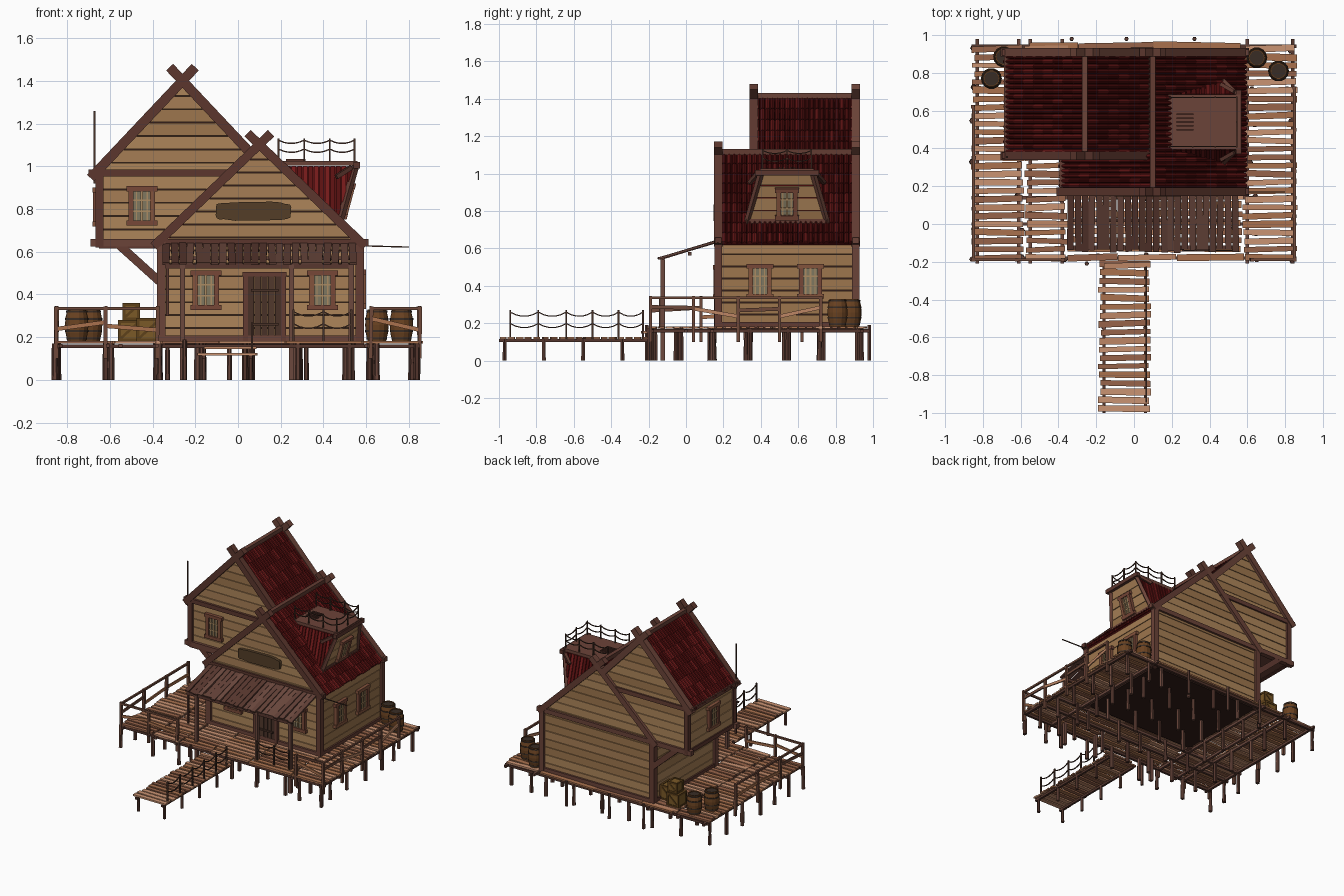
import bpy, bmesh, math, random
from mathutils import Vector as V

if "Cube" in bpy.data.objects:
    bpy.data.objects.remove(bpy.data.objects["Cube"])

random.seed(7)
R = random.uniform
MATS = {}


def mat(hx):
    if hx not in MATS:
        m = bpy.data.materials.new("colour_" + hx)
        c = [(int(hx[i:i + 2], 16) / 255) ** 2.2 for i in (0, 2, 4)]
        m.diffuse_color = (*c, 1)
        m.use_nodes = True
        m.node_tree.nodes["Principled BSDF"].inputs["Base Color"].default_value = m.diffuse_color
        MATS[hx] = m
    return MATS[hx]


class Part:
    """Collects simple solids into one named object."""
    def __init__(s, name, *cols):
        s.name, s.cols, s.bm = name, cols, bmesh.new()

    def solid(s, pts, faces, m=None):
        m = random.randrange(len(s.cols)) if m is None else m
        vs = [s.bm.verts.new(p) for p in pts]
        for f in faces:
            s.bm.faces.new([vs[i] for i in f]).material_index = m

    def prism(s, pts, vec, m=None):
        n, pts = len(pts), [V(p) for p in pts]
        sides = [(i, (i + 1) % n, n + (i + 1) % n, n + i) for i in range(n)]
        s.solid(pts + [p + V(vec) for p in pts], [range(n), range(n, 2 * n)] + sides, m)

    def beam(s, p, q, w=.035, h=None, up=(0, 0, 1), m=None):
        p, q, h = V(p), V(q), h or w
        d = q - p
        up = V(up) if d.cross(V(up)).length > 1e-3 * d.length else V((0, 1, 0))
        a = d.cross(up).normalized() * w / 2
        b = a.cross(d).normalized() * h / 2
        s.prism([p - a - b, p + a - b, p + a + b, p - a + b], d, m)

    def lathe(s, x, y, prof, n, m=None):
        pts = [(x + r * math.cos(i * math.tau / n), y + r * math.sin(i * math.tau / n), z)
               for r, z in prof for i in range(n)]
        k = len(prof) - 1
        f = [(j * n + i, j * n + (i + 1) % n, j * n + n + (i + 1) % n, j * n + n + i)
             for j in range(k) for i in range(n)]
        s.solid(pts, f + [range(n), range(k * n, k * n + n)], m)

    def rope(s, p, q, sag=.02, w=.006):
        p, q = V(p), V(q)
        pts = [p.lerp(q, t / 5) - V((0, 0, sag * 4 * t / 5 * (1 - t / 5))) for t in range(6)]
        for a, b in zip(pts, pts[1:]):
            s.beam(a, b, w)

    def done(s):
        bmesh.ops.recalc_face_normals(s.bm, faces=s.bm.faces)
        me = bpy.data.meshes.new(s.name)
        s.bm.to_mesh(me)
        for c in s.cols:
            me.materials.append(mat(c))
        bpy.context.collection.objects.link(bpy.data.objects.new(s.name, me))


WALL, TRIM, DARK = ("A57D55", "9C754E", "AC845A"), "643F36", "35231E"
DECK = ("BC8565", "A8714F", "C99272", "96644B")

# dark cores behind the siding, and the floor
P = Part("house_core", DARK)
P.prism([(-.355, .18, .165), (.565, .18, .165), (.565, .18, .63), (.1, .18, 1.08), (-.355, .18, .63)], (0, .72, 0))
P.prism([(-.645, .375, .64), (.04, .375, .64), (.04, .375, 1.06), (-.26, .375, 1.37), (-.645, .375, .96)], (0, .525, 0))
P.done()


# horizontal board siding clipped by left/right outlines
def siding(P, at, lo, hi, z0, z1, out):
    n = round((z1 - z0) / .062)
    for i in range(n):
        a, b = z0 + (z1 - z0) * i / n + .004, z0 + (z1 - z0) * (i + 1) / n
        if hi(a) - lo(a) > .01:
            b1 = max(hi(b), lo(b) + .002)
            P.prism([at(lo(a), a), at(hi(a), a), at(b1, b), at(lo(b), b)], V(out) * R(.8, 1.2))


low = lambda z: .465 if z < .63 else max(0, (1.1 - z) / .98)
P = Part("board_siding", *WALL)
for y, o in ((.18, -.01), (.9, .01)):
    siding(P, lambda u, z: V((u, y, z)), lambda z: .103 - low(z), lambda z: .103 + low(z), .18, 1.09, (0, o, 0))
    yu = .375 if o < 0 else y
    siding(P, lambda u, z: V((u, yu, z)), lambda z: max(-.65, -.26 - (1.4 - z) / 1.06),
           lambda z: min(-.26 + (1.4 - z) / 1.06, .1 - (1.1 - z) / .98), .64, 1.39, (0, o, 0))
for x, o, y0, z0, z1 in ((.565, .01, .18, .18, .63), (-.355, -.01, .18, .18, .63), (-.645, -.01, .37, .64, .97)):
    siding(P, lambda u, z: V((x, u, z)), lambda z: y0, lambda z: .9, z0, z1, (o, 0, 0))
# dormer face boards
fx = lambda z: .47 + (z - .735) * .27
inset = lambda z: (1 - z) * .27
siding(P, lambda u, z: V((fx(z), u, z)), lambda z: .4 - inset(z), lambda z: .68 + inset(z), .735, 1.0, (.01, 0, 0))
P.done()


# rounded roof tiles in overlapping rows
def tiles(P, a, b, y0, y1, rows):
    a, b = V((a[0], 0, a[1])), V((b[0], 0, b[1]))
    d = b - a
    n = V((-d.z, 0, d.x)).normalized()
    n = n if n.z > 0 else -n
    P.prism([a + V((0, y0, 0)), b + V((0, y0, 0)), b - n * .02 + V((0, y0, 0)), a - n * .02 + V((0, y0, 0))],
            (0, y1 - y0, 0), 0)
    cols = round((y1 - y0) / .027)
    w = (y1 - y0) / cols
    for i in range(cols):
        for j in range(rows):
            o = a + d * (j / rows) + V((0, y0 + w * i, 0))
            sec = [o + V((0, w * u, 0)) + n * h for u, h in ((.03, -.003), (.97, -.003), (.8, .009), (.5, .014), (.2, .009))]
            P.prism(sec, d / rows * (1.06 if j < rows - 1 else R(.95, 1.1)) + n * .006, 3 if random.random() < .03 else None)


P = Part("roof_tiles", "541616", "5C1818", "4E1313", "742020")
tiles(P, (.1, 1.1), (.585, .625), .19, .9, 9)
tiles(P, (.1, 1.1), (-.385, .625), .19, .372, 9)
tiles(P, (-.26, 1.4), (-.675, .96), .37, .9, 8)
tiles(P, (-.26, 1.4), (.07, 1.05), .37, .9, 6)
# dormer body with ribbed tile cheeks
P.solid([(.47, .33, .73), (.47, .75, .73), (.54, .68, 1), (.54, .4, 1), (.18, .68, 1), (.18, .4, 1)],
        [(0, 1, 2, 3), (3, 2, 4, 5), (0, 3, 5), (1, 4, 2), (0, 5, 4, 1)], 0)
for i in range(13):
    x = .21 + i * .026
    zb = 1.1 - (x - .1) * .98 if x < .47 else .735 + (x - .47) / .27
    for c, sg in ((.4, -1), (.68, 1)):
        P.beam((x, c + sg * inset(zb), zb), (x, c, 1), .021, .016, up=(0, 1, 0))
P.done()

# timber frame: posts, plates, crossed barge boards, ridges, braces
P = Part("timber_frame", TRIM, "6B453B", "5C3931")
for y in (.172, .908):
    for x in (-.36, .57):
        P.beam((x, y, .16), (x, y, .65), .04)
    P.beam((-.37, y, .19), (.58, y, .19), .035)
    P.beam((-.385, y, .642), (.61, y, .642), .034)
    for s in (-1, 1):
        P.beam((.1 - s * .055, y, 1.155), (.1 + s * .495, y, .625), .045, .042)
for y in (.362, .908):
    P.beam((-.648, y, .62), (-.648, y, .98), .036)
    P.beam((-.69, y, .642), (-.36, y, .642), .036)
    P.beam((-.70, y, .968), (-.02, y, .968), .032)
    P.beam((-.32, y, 1.464), (.07, y, 1.05), .045, .045)
    P.beam((-.2, y, 1.464), (-.69, y, .945), .045, .045)
    P.beam((-.56, y, .635), (-.355, y, .45), .035, .04)
for x, z, y in ((.1, 1.115, .17), (-.26, 1.415, .35), (-.65, .642, .35), (-.672, .965, .35),
                (.57, .19, .17), (-.36, .19, .17), (-.38, .635, .17)):
    P.beam((x, y, z), (x, .92, z), .03)
P.beam((-.65, .36, .63), (-.36, .36, .63), .03)
P.prism([(-.65, .37, .63), (-.35, .37, .63), (-.35, .91, .63), (-.65, .91, .63)], (0, 0, .012))
# dormer frame and flat lookout roof with hatch
for c, sg in ((.4, -1), (.68, 1)):
    P.beam((.475, c + sg * .075, .735), (.55, c, 1), .024)
    P.beam((.53, c + sg * .02, .995), (.46, c + sg * .06, .95), .02)
P.beam((.478, .32, .745), (.478, .76, .745), .024)
P.beam((.555, .37, 1.005), (.555, .71, 1.005), .03)
P.beam((.18, .54, 1.015), (.56, .54, 1.015), .29, .022, m=1)
for i in range(5):
    P.beam((.225, .5 + i * .02, 1.03), (.315, .5 + i * .02, 1.03), .008, m=2)
P.done()

# windows
F, G = Part("window_frames", "82543F", "77493A"), Part("window_glass", "7E7660")
M = Part("window_bars", "A98A62")


def window(c, r, out, w=.1, h=.16, up=(0, 0, 1)):
    c, r, out, up = V(c), V(r), V(out), V(up).normalized()
    a, b = r * w / 2, up * h / 2
    G.prism([c - a - b, c + a - b, c + a + b, c - a + b], out * .008)
    c = c + out * .01
    for s in (-1, 1):
        F.beam(c + a * s - b * 1.15, c + a * s + b * 1.15, .024, .024, up=out)
        F.beam(c - a * 1.45 + b * s, c + a * 1.45 + b * s, .024, .026, up=out)
        M.beam(c + b * s * .33 - a, c + b * s * .33 + a, .007, .01, up=out)
    M.beam(c - b, c + b, .012, .012, up=out)
    for s in (-.5, .5):
        M.beam(c + a * s - b, c + a * s + b, .006, .01, up=out)


for x, y, z in ((-.15, .168, .42), (.395, .168, .42), (-.45, .363, .815)):
    window((x, y, z), (1, 0, 0), (0, -1, 0))
for y in (.395, .665):
    window((.577, y, .425), (0, 1, 0), (1, 0, 0))
window((-.657, .62, .81), (0, -1, 0), (-1, 0, 0))
window((fx(.84) + .01, .54, .84), (0, 1, 0), (.965, 0, -.26), .09, .15, (.26, 0, .965))
for p in (F, G, M):
    p.done()

# door and blank signboard
P = Part("front_door", "4A342B", "523B30", TRIM)
for i in range(5):
    P.beam((.06 + i * .032, .163, .19), (.06 + i * .032, .163, .485), .029, .014, m=i % 2)
for p, q in (((.035, .16, .18), (.035, .16, .5)), ((.213, .16, .18), (.213, .16, .5)), ((.02, .16, .495), (.228, .16, .495))):
    P.beam(p, q, .022, m=2)
P.beam((.06, .152, .26), (.19, .152, .26), .012, m=0)
P.beam((.06, .152, .42), (.19, .152, .42), .012, m=0)
P.done()
P = Part("signboard", "54402C")
P.prism([(.07 + .18 * math.copysign(abs(math.cos(t)) ** .4, math.cos(t)) + R(-.006, .006), .168,
          .79 + .042 * math.copysign(abs(math.sin(t)) ** .4, math.sin(t)) + R(-.004, .004))
         for t in [(i + .5) * math.tau / 20 for i in range(20)]], (0, -.022, 0))
P.done()

# porch roof planks, header and posts
P = Part("porch_roof", "63433A", "593A32", "6C4A40")
for i in range(24):
    x = -.335 + i * .0378
    P.beam((x, .17, .638 + R(-.003, .003)), (x + R(-.006, .006), -.14 + R(-.012, .012), .545), .034, .012)
P.beam((-.34, -.125, .532), (.54, -.125, .532), .022)
P.beam((-.34, .02, .57), (.54, .02, .57), .018)
for x in (-.33, -.26, .25, .53):
    P.beam((x, -.125, .0 if x > -.3 else .3), (x, -.125, .54), .024 if x > -.3 else .012)
P.done()


# deck and dock planks (crooked boards)
def planks(P, x0, x1, y0, y1, z):
    n = round((y1 - y0) / .044)
    for i in range(n):
        y, t = y0 + (i + .5) * (y1 - y0) / n, R(-.005, .005)
        w = R(.014, .019)
        a, b = x0 + R(-.012, .006), x1 + R(-.006, .012)
        P.prism([(a, y - w - t, z), (b, y - w * R(.8, 1.1) + t, z), (b, y + w + t, z), (a, y + w * R(.8, 1.1) - t, z)], (0, 0, .012))


P = Part("deck_planks", *DECK)
for x0, x1, y0, y1 in ((-.85, -.59, -.2, .95), (-.57, -.36, -.2, .95), (.585, .855, -.2, .95),
                       (-.35, -.1, -.2, .17), (-.09, .22, -.2, .17), (.23, .57, -.2, .17),
                       (-.56, -.3, .92, .97), (-.29, .1, .92, .97), (.11, .57, .92, .97)):
    planks(P, x0, x1, y0, y1, .17)
P.done()
P = Part("dock_planks", *DECK)
planks(P, -.18, .08, -1, -.19, .115)
planks(P, -.15, .08, -.24, -.2, .145)
P.done()

# piles and joists
P = Part("piles_and_joists", "5E4037", "543830", "69483E")
for x in (-.84, -.6, -.38, -.17, .05, .28, .52, .63, .83):
    for y in (-.18, -.04, .14, .33, .54, .72, .93):
        px, py = x + R(-.02, .02), y + R(-.015, .015)
        P.lathe(px, py, [(.015, 0), (R(.011, .016), .08), (.013, .17)], 6)
for x in (-.83, -.61, -.55, -.38, .6, .84):
    P.beam((x, -.21, .16), (x, .98, .16), .018)
for y in (-.18, 0, .14):
    P.beam((-.86, y, .158), (.86, y, .158), .018)
P.beam((-.86, .94, .158), (.86, .94, .158), .018)
for x in (-.16, .06):
    P.beam((x, -1, .106), (x, -.2, .106), .016)
    for y in (-.97, -.76, -.55, -.34):
        P.lathe(x, y, [(.012, 0), (.01, .12)], 6)
for x, y in ((-.25, -.29), (-.33, .98), (-.04, .98), (.32, .98)):
    P.lathe(x, y if y > 0 else -.21, [(.012, 0), (.01, .19)], 6)
P.done()

# crooked plank railings round the deck
P = Part("deck_railings", *DECK[:2], "6E4A3C")
for run in (((-.85, .62), (-.85, .35), (-.85, .08), (-.85, -.19), (-.62, -.19), (-.38, -.19)),
            ((.85, .72), (.85, .5), (.85, .28), (.85, .04), (.85, -.19), (.62, -.19))):
    for x, y in run:
        P.beam((x, y, .1), (x + R(-.006, .006), y, .345), .018, m=2)
    for (x, y), (u, v) in zip(run, run[1:]):
        P.beam((x, y, .335), (u, v, .335), .014, m=2)
        P.beam((x, y, .26 + R(-.03, .03)), (u, v, .26 + R(-.03, .03)), .01, .02)
P.done()

# rope fences: dock, porch, dormer lookout
P = Part("rope_fences", "4A352C")


def rope_fence(pts, z, h, w=.01):
    for x, y in pts:
        P.beam((x, y, z), (x, y, z + h), w)
    for (x, y), (u, v) in zip(pts, pts[1:]):
        for k in (.55, .93):
            P.rope((x, y, z + h * k), (u, v, z + h * k), h * .14)


rope_fence([(.065, y) for y in (-.94, -.79, -.64, -.5, -.36, -.23)], .11, .16)
rope_fence([(.26, -.14), (.4, -.14), (.53, -.14)], .18, .15)
rope_fence([(.19, .41), (.31, .41), (.43, .41), (.545, .41), (.545, .54), (.545, .67),
            (.43, .67), (.31, .67), (.19, .67)], 1.02, .11, .008)
# mast and side pole
P.beam((-.672, .355, .92), (-.672, .355, 1.26), .009)
P.beam((.57, .17, .628), (.8, .17, .622), .006)
P.done()

# barrels with hoops
P = Part("barrels", "6A4426", "3B3029")
for x, y in ((-.69, .885), (-.755, .77), (.65, .88), (.765, .81)):
    P.lathe(x, y, [(.043, .18), (.052, .22), (.055, .257), (.052, .295), (.043, .33), (.038, .33), (.038, .322)], 14, 0)
    for z, r in ((.19, .0475), (.225, .0545), (.28, .0555), (.315, .0495)):
        P.lathe(x, y, [(r, z), (r, z + .009)], 14, 1)
P.done()

# crates with edge battens
P = Part("crates", "7A5A2C", "5E4320")
for x, y, z, s in ((-.51, .84, .18, .1), (-.5, .84, .28, .08), (-.42, .78, .18, .11)):
    P.beam((x, y, z + .003), (x, y, z + s - .003), s * .94, m=0)
    h = s / 2 - .006
    for a in (-h, h):
        for b in (-h, h):
            P.beam((x + a, y + b, z), (x + a, y + b, z + s), .014, m=1)
            P.beam((x - h, y + a, z + s / 2 + b), (x + h, y + a, z + s / 2 + b), .014, m=1)
            P.beam((x + a, y - h, z + s / 2 + b), (x + a, y + h, z + s / 2 + b), .014, m=1)
        P.beam((x - h, y + a, z + .01), (x + h, y + a, z + s - .01), .012, m=1)
P.done()
